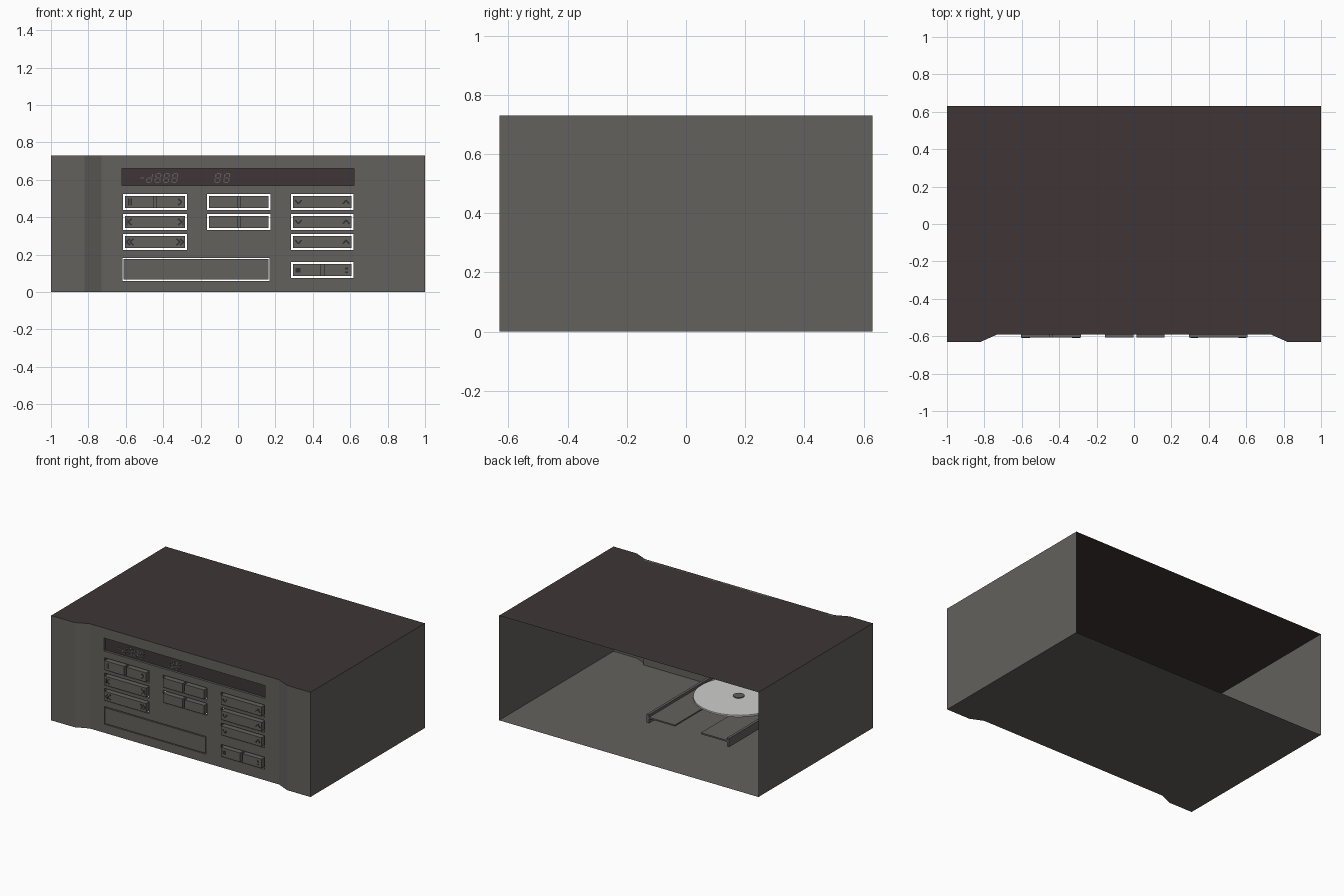
import bpy, bmesh, math

if "Cube" in bpy.data.objects:
    bpy.data.objects.remove(bpy.data.objects["Cube"])


def material(name, rgb):
    m = bpy.data.materials.new(name)
    m.diffuse_color = (*rgb, 1)
    m.use_nodes = True
    m.node_tree.nodes["Principled BSDF"].inputs["Base Color"].default_value = m.diffuse_color
    return m


GREY = material("body grey", (0.125, 0.12, 0.11))
BROWN = material("dark brown", (0.05, 0.037, 0.037))
ICON = material("icon charcoal", (0.03, 0.03, 0.03))
SEGMENT = material("segment grey", (0.13, 0.12, 0.12))
SILVER = material("disc silver", (0.62, 0.62, 0.61))


def finish(name, bm, *mats):
    bmesh.ops.recalc_face_normals(bm, faces=bm.faces)
    me = bpy.data.meshes.new(name)
    bm.to_mesh(me)
    bm.free()
    for m in mats:
        me.materials.append(m)
    ob = bpy.data.objects.new(name, me)
    bpy.context.collection.objects.link(ob)
    return ob


def prism(bm, pts, a, b, place):
    """Extrude a 2D outline between depths a and b."""
    ends = [[bm.verts.new(place(u, v, d)) for u, v in pts] for d in (a, b)]
    for e in ends:
        bm.faces.new(e)
    n = len(pts)
    for i in range(n):
        j = (i + 1) % n
        bm.faces.new((ends[0][i], ends[0][j], ends[1][j], ends[1][i]))


def front(u, v, d):
    return (u, d, v)


def flat(u, v, d):
    return (u, v, d)


def box(bm, x0, x1, y0, y1, z0, z1):
    prism(bm, [(x0, z0), (x1, z0), (x1, z1), (x0, z1)], y0, y1, front)


def stroke(bm, a, b, w, y0, y1):
    """Thin bar on the front from a to b."""
    dx, dz = b[0] - a[0], b[1] - a[1]
    k = w / 2 / math.hypot(dx, dz)
    nx, nz = -dz * k, dx * k
    prism(bm, [(a[0] + nx, a[1] + nz), (b[0] + nx, b[1] + nz),
               (b[0] - nx, b[1] - nz), (a[0] - nx, a[1] - nz)], y0, y1, front)


H, D, FY, BY = 0.73, 0.63, -0.59, -0.607

# case: open-backed sheet shell with a recessed front
outline = [(-1, D), (-1, -D), (-0.82, -D), (-0.73, FY),
           (0.73, FY), (0.82, -D), (1, -D), (1, D)]
bm = bmesh.new()
low = [bm.verts.new((x, y, 0)) for x, y in outline]
top = [bm.verts.new((x, y, H)) for x, y in outline]
bm.faces.new(low)
bm.faces.new(top).material_index = 1
for i in range(7):
    if i != 3:
        bm.faces.new((low[i], low[i + 1], top[i + 1], top[i]))
finish("case", bm, GREY, BROWN)

# openings in the front panel: x0, x1, z0, z1
cols = [(-0.615, -0.273), (-0.165, 0.175), (0.283, 0.618)]
rows = [(0.438, 0.524), (0.332, 0.417), (0.225, 0.31), (0.075, 0.16)]
layout = [(0, 0, True), (0, 1, False), (0, 2, False), (1, 0, True), (1, 1, True),
          (2, 0, False), (2, 1, False), (2, 2, False), (2, 3, True)]
button_holes = [(*cols[c], *rows[r]) for c, r, s in layout]
display = (-0.62, 0.62, 0.57, 0.66)
slot = (-0.617, 0.168, 0.06, 0.183)
holes = button_holes + [display, slot]

# front panel: grid of cells, skipping the openings
xs = sorted({-0.73, 0.73} | {v for h in holes for v in h[:2]})
zs = sorted({0, H} | {v for h in holes for v in h[2:]})
bm = bmesh.new()
grid = [[bm.verts.new((x, FY, z)) for z in zs] for x in xs]
for i in range(len(xs) - 1):
    for j in range(len(zs) - 1):
        cx, cz = (xs[i] + xs[i + 1]) / 2, (zs[j] + zs[j + 1]) / 2
        if not any(h[0] < cx < h[1] and h[2] < cz < h[3] for h in holes):
            bm.faces.new((grid[i][j], grid[i + 1][j], grid[i + 1][j + 1], grid[i][j + 1]))
bmesh.ops.delete(bm, geom=[v for v in bm.verts if not v.link_faces], context='VERTS')
panel = finish("front_panel", bm, GREY)
if panel.data.polygons[0].normal.y > 0:
    panel.data.flip_normals()
mod = panel.modifiers.new("thickness", 'SOLIDIFY')
mod.thickness, mod.offset = 0.018, -1

# buttons: single rockers, or pairs joined behind a groove
G = 0.011
bm = bmesh.new()
for (c, r, split), (x0, x1, z0, z1) in zip(layout, button_holes):
    x0, x1, z0, z1 = x0 + G, x1 - G, z0 + G, z1 - G
    if split:
        m = (x0 + x1) / 2
        box(bm, x0, m - 0.009, BY, -0.575, z0, z1)
        box(bm, m + 0.009, x1, BY, -0.575, z0, z1)
        box(bm, x0, x1, -0.575, -0.56, z0, z1)
    else:
        box(bm, x0, x1, BY, -0.56, z0, z1)
finish("buttons", bm, GREY)

# button symbols
bm = bmesh.new()


def line(a, b, w=0.008):
    stroke(bm, a, b, w, BY - 0.002, BY + 0.002)


def chevron(x, z, dx, dz, s=0.017):
    """Arrow whose tip points along (dx, dz)."""
    tip = (x + dx * s * 0.6, z + dz * s * 0.6)
    for k in (-1, 1):
        line((x - dx * s * 0.6 + k * dz * s, z - dz * s * 0.6 + k * dx * s), tip)


mid = [(a + b) / 2 for a, b in rows]
L, R = -0.578, -0.31
for k in (-0.006, 0.006):
    line((L + k, mid[0] - 0.018), (L + k, mid[0] + 0.018))
    chevron(L + k * 1.6, mid[2], -1, 0)
    chevron(R + k * 1.6, mid[2], 1, 0)
chevron(R, mid[0], 1, 0)
for x, s in ((L, -1), (R, 1)):
    chevron(x, mid[1], s, 0)
    line((x + s * 0.016, mid[1] - 0.018), (x + s * 0.016, mid[1] + 0.018), 0.006)
for z in mid[:3]:
    chevron(0.323, z, 0, -1)
    chevron(0.578, z, 0, 1)
line((0.308, mid[3]), (0.334, mid[3]), 0.024)
line((0.572, mid[3] - 0.012), (0.588, mid[3] - 0.012), 0.006)
line((0.572, mid[3] + 0.008), (0.588, mid[3] + 0.008), 0.012)
finish("button_symbols", bm, ICON)

# recessed display window
bm = bmesh.new()
box(bm, display[0], display[1], -0.574, -0.565, display[2], display[3])
finish("display_window", bm, BROWN)

# slanted seven-segment cells
bm = bmesh.new()
W, S = 0.026, 0.024
segs = {'a': (0, 2, 1, 2), 'b': (1, 1, 1, 2), 'c': (1, 0, 1, 1), 'd': (0, 0, 1, 0),
        'e': (0, 0, 0, 1), 'f': (0, 1, 0, 2), 'g': (0, 1, 1, 1)}
for x, on in ((-0.53, 'g'), (-0.49, 'bcdeg'), (-0.445, 'abcdefg'), (-0.4, 'abcdefg'),
              (-0.355, 'abcdefg'), (-0.125, 'abcdefg'), (-0.077, 'abcdefg')):
    for s in on:
        u0, v0, u1, v1 = segs[s]
        p, q = [(x + u * W + v * 0.004, 0.586 + v * S) for u, v in ((u0, v0), (u1, v1))]
        t = [(p[i] * 0.86 + q[i] * 0.14, p[i] * 0.14 + q[i] * 0.86) for i in (0, 1)]
        stroke(bm, (t[0][0], t[1][0]), (t[0][1], t[1][1]), 0.006, -0.576, -0.573)
finish("display_segments", bm, SEGMENT)

# disc tray: front cover, forked plate and side rails
bm = bmesh.new()
box(bm, slot[0] + 0.006, slot[1] - 0.006, FY - 0.001, -0.565, slot[2] + 0.006, slot[3] - 0.006)
CX, TB = -0.225, 0.30
prism(bm, [(CX - 0.3, -0.565), (CX + 0.3, -0.565), (CX + 0.3, TB), (CX + 0.1, TB),
           (CX + 0.1, -0.12), (CX - 0.1, -0.12), (CX - 0.1, TB), (CX - 0.3, TB)],
      0.132, 0.142, flat)
for s in (-1, 1):
    x0, x1 = sorted((CX + s * 0.3, CX + s * 0.318))
    box(bm, x0, x1, -0.565, TB, 0.1, 0.16)
finish("disc_tray", bm, GREY)


# disc and its hub
def cylinder(name, r, z0, z1, mat, n):
    b = bmesh.new()
    pts = [(CX + r * math.cos(2 * math.pi * i / n), -0.26 + r * math.sin(2 * math.pi * i / n))
           for i in range(n)]
    prism(b, pts, z0, z1, flat)
    finish(name, b, mat)


cylinder("disc", 0.288, 0.146, 0.157, SILVER, 48)
cylinder("disc_hub", 0.036, 0.13, 0.163, GREY, 24)
